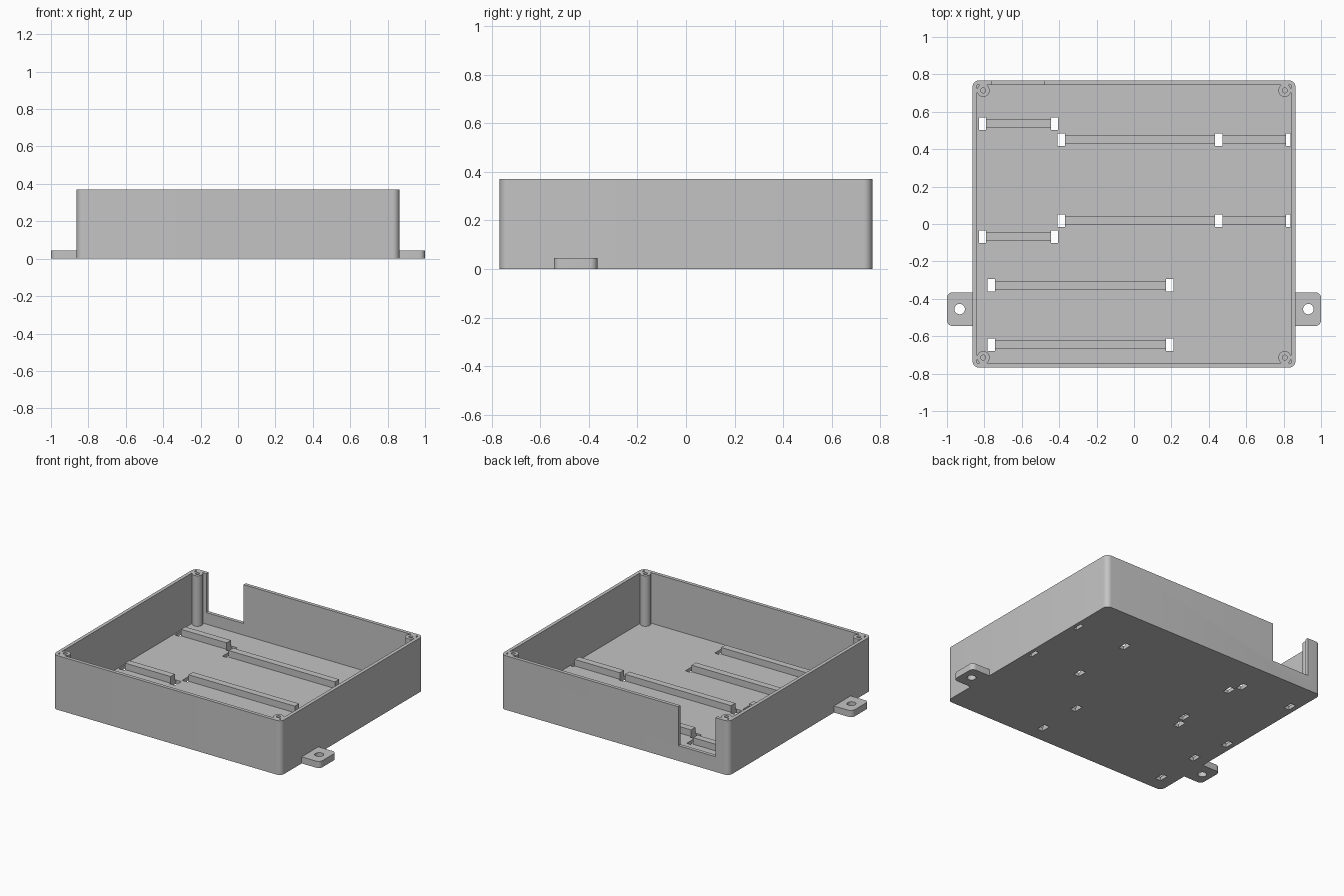
import bpy, bmesh, math

if "Cube" in bpy.data.objects:
    bpy.data.objects.remove(bpy.data.objects["Cube"])

grey = bpy.data.materials.new("mid_grey")
grey.use_nodes = True
colour = (0.55, 0.55, 0.55, 1)
grey.diffuse_color = colour
grey.node_tree.nodes["Principled BSDF"].inputs["Base Color"].default_value = colour

HX, HY, HEIGHT = 0.863, 0.768, 0.37
WALL, FLOOR, TAB = 0.024, 0.025, 0.045


def prism(name, points, z0, z1):
    """Extrude a flat outline between two heights."""
    bm = bmesh.new()
    base = bm.faces.new([bm.verts.new((x, y, z0)) for x, y in points])
    ext = bmesh.ops.extrude_face_region(bm, geom=[base])
    top = [v for v in ext["geom"] if isinstance(v, bmesh.types.BMVert)]
    bmesh.ops.translate(bm, verts=top, vec=(0, 0, z1 - z0))
    bmesh.ops.recalc_face_normals(bm, faces=bm.faces)
    mesh = bpy.data.meshes.new(name)
    bm.to_mesh(mesh)
    bm.free()
    mesh.materials.append(grey)
    obj = bpy.data.objects.new(name, mesh)
    bpy.context.collection.objects.link(obj)
    return obj


def box(name, x0, x1, y0, y1, z0, z1):
    return prism(name, [(x0, y0), (x1, y0), (x1, y1), (x0, y1)], z0, z1)


def arc(cx, cy, r, start, sweep, steps):
    angles = [math.radians(start + sweep * i / steps) for i in range(steps + 1)]
    return [(cx + r * math.cos(a), cy + r * math.sin(a)) for a in angles]


def cylinder(name, x, y, r, z0, z1):
    return prism(name, arc(x, y, r, 0, 360, 32)[:-1], z0, z1)


def cut(obj, cutters):
    """Subtract each cutter and remove it."""
    bpy.context.view_layer.objects.active = obj
    for c in cutters:
        c.hide_render = True
        mod = obj.modifiers.new("cut", "BOOLEAN")
        mod.operation, mod.solver, mod.object = "DIFFERENCE", "EXACT", c
        bpy.ops.object.modifier_apply(modifier=mod.name)
        bpy.data.objects.remove(c)


def smooth(obj):
    bpy.ops.object.select_all(action="DESELECT")
    obj.select_set(True)
    bpy.context.view_layer.objects.active = obj
    bpy.ops.object.shade_smooth_by_angle(angle=math.radians(30))


# Open case with rounded vertical corners
R = 0.035
outline = []
for sx, sy, start in ((1, 1, 0), (-1, 1, 90), (-1, -1, 180), (1, -1, 270)):
    outline += arc(sx * (HX - R), sy * (HY - R), R, start, 90, 8)
case = prism("case", outline, 0, HEIGHT)
IX, IY = HX - WALL, HY - WALL
cutters = [box("cavity", -IX, IX, -IY, IY, FLOOR, HEIGHT + 0.1),
           box("cable_notch", -0.76, -0.48, IY - 0.01, HY + 0.1, 0.104, HEIGHT + 0.1)]

# Rails: x start, x end, y centre; slots through the floor at their ends
short, middle, side, low = (-0.79, -0.445), (-0.37, 0.433), (0.472, 0.813), (-0.743, 0.171)
rails = [(short, 0.536), (short, -0.068), (middle, 0.451), (side, 0.451),
         (middle, 0.018), (side, 0.018), (low, -0.328), (low, -0.645)]
for (x0, x1), y in rails:
    box("rail", x0, x1, y - 0.023, y + 0.023, FLOOR - 0.005, FLOOR + 0.045)
    spans = [(x1, min(x1 + 0.04, IX - 0.001))]
    if (x0, x1) != side:
        spans.append((x0 - 0.04, x0))
    cutters += [box("slot", a, b, y - 0.034, y + 0.034, -0.1, FLOOR + 0.02) for a, b in spans]
cut(case, cutters)
smooth(case)

# Corner screw posts with blind holes
for sx in (-1, 1):
    for sy in (-1, 1):
        x, y = sx * 0.806, sy * 0.714
        post = cylinder("screw_post", x, y, 0.034, FLOOR - 0.005, HEIGHT)
        cut(post, [cylinder("screw_hole", x, y, 0.013, HEIGHT - 0.15, HEIGHT + 0.1)])
        smooth(post)

# Mounting tabs with rounded outer corners
Y0, Y1, TR = -0.545, -0.365, 0.03
for sx, name in ((1, "left_mounting_tab"), (-1, "right_mounting_tab")):
    shape = [(HX - 0.01, Y0)] + arc(1 - TR, Y0 + TR, TR, 270, 90, 8)
    shape += arc(1 - TR, Y1 - TR, TR, 0, 90, 8) + [(HX - 0.01, Y1)]
    tab = prism(name, [(sx * x, y) for x, y in shape], 0, TAB)
    cut(tab, [cylinder("bolt_hole", sx * 0.932, -0.455, 0.028, -0.1, TAB + 0.1)])
    smooth(tab)
